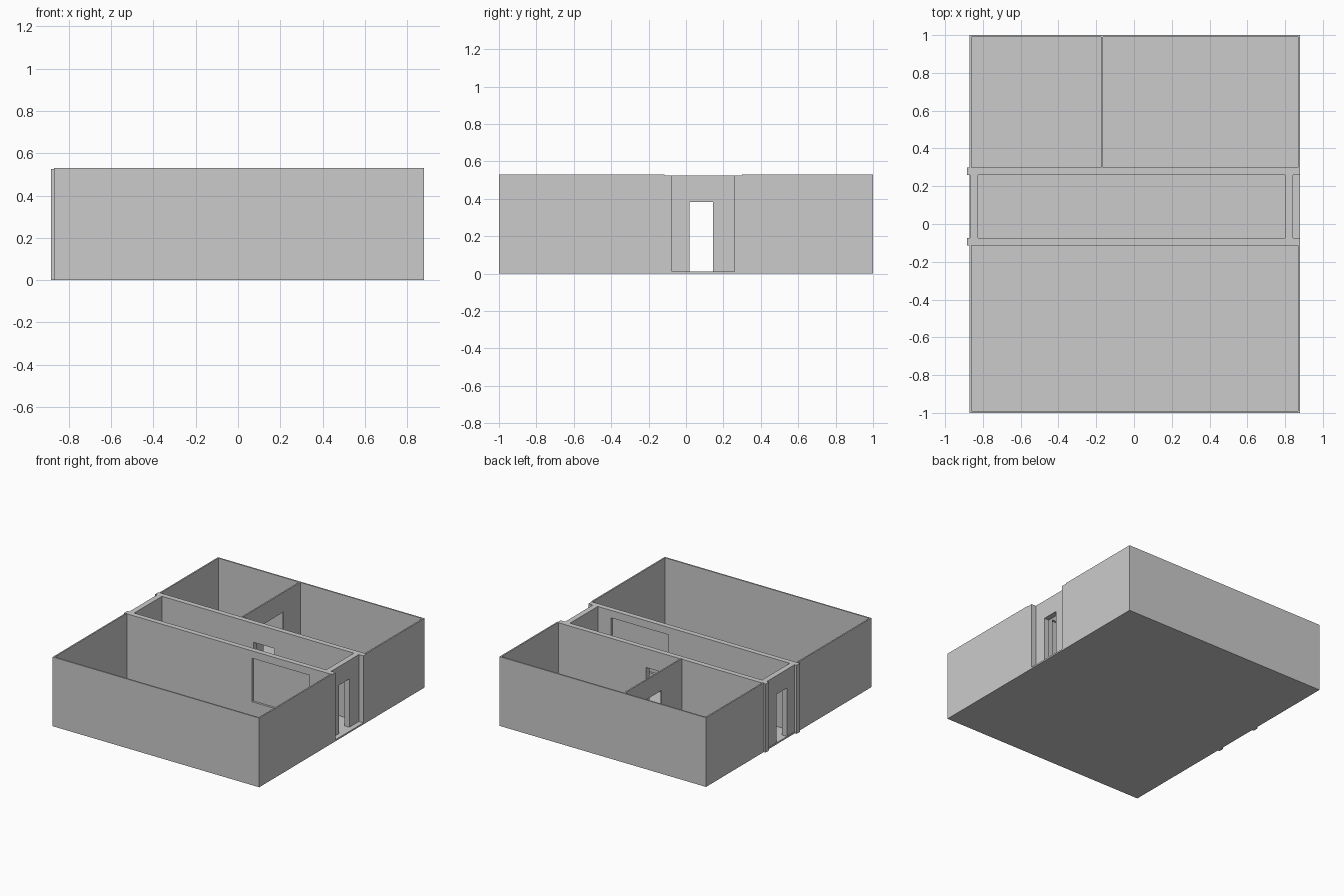
import bpy
import bmesh

if "Cube" in bpy.data.objects:
    bpy.data.objects.remove(bpy.data.objects["Cube"])

FLOOR = 0.012     # slab thickness
ROOM_TOP = 0.53   # outer wall height
HALL_TOP = 0.525  # corridor wall height
XL, XR = -0.87, 0.88
T = 0.011         # thin wall thickness


def box(name, x, y, z):
    """Box from (min, max) ranges on each axis."""
    bm = bmesh.new()
    bmesh.ops.create_cube(bm, size=1)
    for v in bm.verts:
        v.co = [r[0] if c < 0 else r[1] for c, r in zip(v.co, (x, y, z))]
    mesh = bpy.data.meshes.new(name)
    bm.to_mesh(mesh)
    bm.free()
    ob = bpy.data.objects.new(name, mesh)
    bpy.context.collection.objects.link(ob)
    return ob


def cut(ob, x, y, z):
    """Cut a rectangular opening and bake the result."""
    cutter = box("cutter", x, y, z)
    cutter.hide_render = True
    mod = ob.modifiers.new("opening", 'BOOLEAN')
    mod.operation = 'DIFFERENCE'
    mod.solver = 'EXACT'
    mod.object = cutter
    bpy.context.view_layer.objects.active = ob
    bpy.ops.object.modifier_apply(modifier=mod.name)
    bpy.data.objects.remove(cutter)


# Floor slabs
box("south_floor", (XL, XR), (-1, -0.115), (0, FLOOR))
box("corridor_floor", (XL, XR), (-0.075, 0.26), (0, FLOOR))
box("north_floor", (XL, XR), (0.30, 1), (0, FLOOR))

# Thin outer walls of the rooms
wz = (FLOOR, ROOM_TOP)
box("front_wall", (XL, XR), (-1, -1 + T), wz)
box("back_wall", (XL, XR), (1 - T, 1), wz)
for room, y in (("south", (-1 + T, -0.115)), ("north", (0.30, 1 - T))):
    box(room + "_left_wall", (XL, XL + T), y, wz)
    box(room + "_right_wall", (XR - T, XR), y, wz)

# Partition with doorway between the two north rooms
partition = box("partition_wall", (-0.176, -0.165), (0.30, 1 - T), wz)
cut(partition, (-0.3, 0), (0.545, 0.784), (-0.1, 0.38))

# Thick corridor walls
south = box("corridor_south_wall", (-0.885, XR), (-0.115, -0.075), (0, HALL_TOP))
cut(south, (0.20, 0.687), (-0.2, 0), (0.135, 0.468))
box("window_pane", (0.20, 0.687), (-0.099, -0.091), (0.135, 0.468))
north = box("corridor_north_wall", (-0.885, XR), (0.26, 0.30), (0, HALL_TOP))
cut(north, (-0.05, 0.128), (0.2, 0.4), (FLOOR, 0.38))

# Corridor end walls with entrance doorways
for side, x in (("left", (-0.868, -0.826)), ("right", (0.80, 0.842))):
    end = box(side + "_entrance_wall", x, (-0.075, 0.26), (FLOOR, HALL_TOP))
    cut(end, (x[0] - 0.1, x[1] + 0.1), (0.02, 0.145), (-0.1, 0.382))
